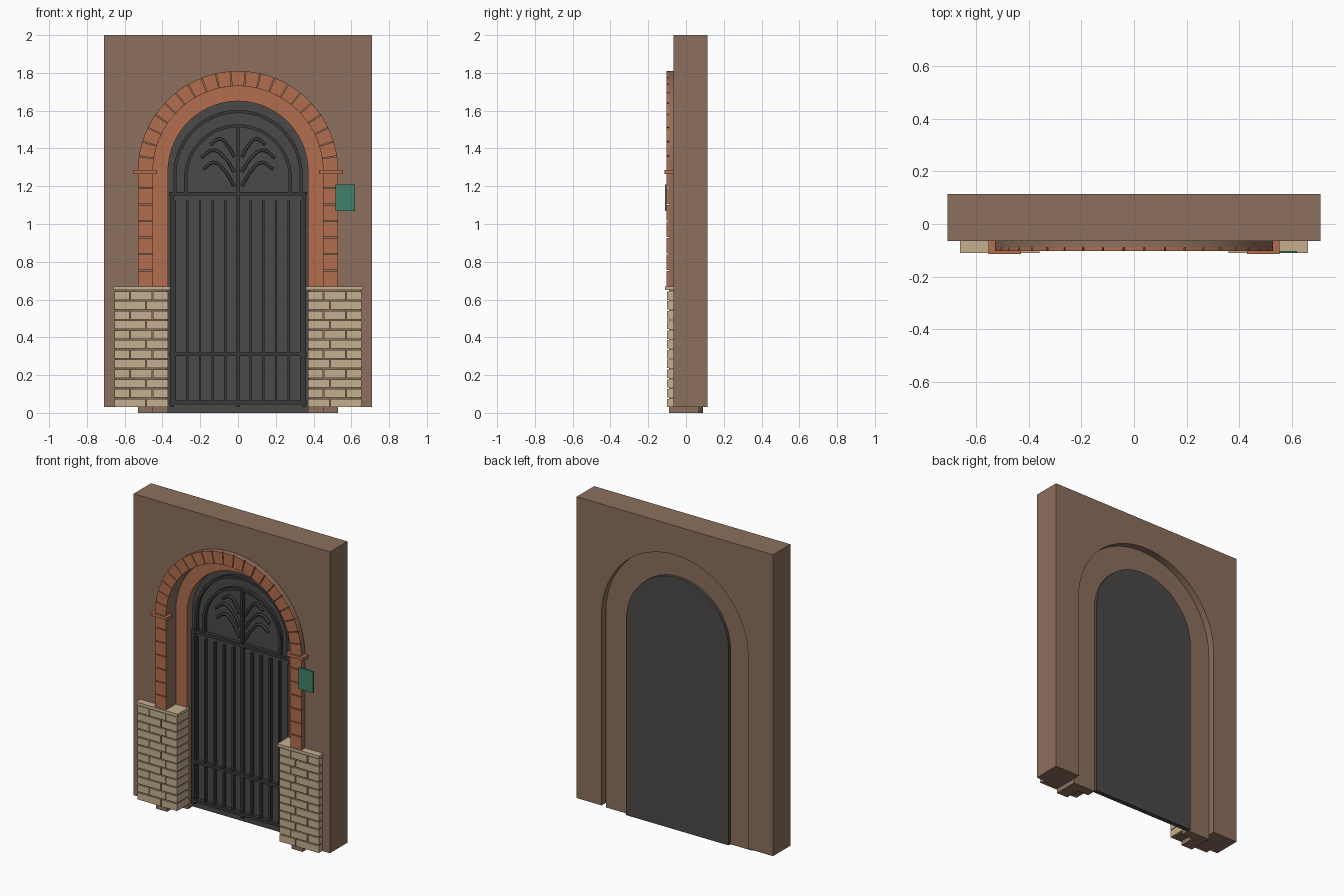
import bpy, bmesh, math
from mathutils import Vector

old = bpy.data.objects.get("Cube")
if old:
    bpy.data.objects.remove(old)

SPRING = 1.28                       # height where the arch begins
R_OUT, R_MID, R_IN = 0.53, 0.45, 0.37


def material(name, rgb):
    lin = [(c / 255 / 12.92) if c < 11 else ((c / 255 + 0.055) / 1.055) ** 2.4 for c in rgb]
    m = bpy.data.materials.new(name)
    m.use_nodes = True
    m.diffuse_color = (*lin, 1)
    m.node_tree.nodes["Principled BSDF"].inputs["Base Color"].default_value = (*lin, 1)
    return m


PLASTER = material("brown plaster", (140, 112, 93))
BRICK = material("red brick", (178, 110, 78))
STONE = material("pale stone", (198, 176, 144))
MORTAR = material("dark mortar", (125, 104, 80))
PANEL = material("dark panel", (76, 73, 72))
IRON = material("black iron", (58, 56, 56))
GREEN = material("green enamel", (64, 130, 104))


def extrude(name, outlines, y0, y1, mat):
    """Solid pieces from closed x-z outlines, running from y0 to y1."""
    bm = bmesh.new()
    for pts in outlines:
        face = bm.faces.new([bm.verts.new((x, y0, z)) for x, z in pts])
        new = bmesh.ops.extrude_face_region(bm, geom=[face])["geom"]
        bmesh.ops.translate(bm, vec=(0, y1 - y0, 0),
                            verts=[v for v in new if isinstance(v, bmesh.types.BMVert)])
    bmesh.ops.recalc_face_normals(bm, faces=bm.faces)
    mesh = bpy.data.meshes.new(name)
    bm.to_mesh(mesh)
    bm.free()
    mesh.materials.append(mat)
    ob = bpy.data.objects.new(name, mesh)
    bpy.context.scene.collection.objects.link(ob)
    return ob


def rect(x0, x1, z0, z1):
    return [(x0, z0), (x1, z0), (x1, z1), (x0, z1)]


def arc(r, a0=0.0, a1=math.pi, n=48, cz=SPRING):
    return [(r * math.cos(a0 + (a1 - a0) * i / n), cz + r * math.sin(a0 + (a1 - a0) * i / n))
            for i in range(n + 1)]


def arch(r, z0, cz=SPRING):
    return [(r, z0)] + arc(r, cz=cz) + [(-r, z0)]


def arch_band(ro, ri, z0, cz=SPRING):
    return arch(ro, z0, cz) + arch(ri, z0, cz)[::-1]


def smooth(ob):
    bpy.ops.object.select_all(action="DESELECT")
    ob.select_set(True)
    bpy.context.view_layer.objects.active = ob
    bpy.ops.object.shade_smooth_by_angle(angle=math.radians(30))


# Wall with the arched opening, and the stepped surround inside it
extrude("wall", [[(-0.71, 0.03), (-0.71, 2), (0.71, 2), (0.71, 0.03)] + arch(R_OUT, 0.03)],
        -0.065, 0.115, PLASTER)
extrude("outer_surround", [arch_band(R_OUT, R_MID, 0)], -0.09, 0.07, PLASTER)
extrude("inner_surround", [arch_band(R_MID, R_IN, 0)], 0.01, 0.07, PLASTER)
extrude("inner_brick_band", [arch_band(R_MID, R_IN, 0.66)], 0.0, 0.01, BRICK)

# Arch bricks
COUNT, GAP = 21, 0.005
step = math.pi / COUNT
voussoirs = []
for i in range(COUNT):
    a0, a1 = i * step + GAP, (i + 1) * step - GAP
    voussoirs.append(arc(R_OUT, a0, a1, 3) + arc(R_MID, a0, a1, 3)[::-1])
extrude("arch_bricks", voussoirs, -0.102, -0.09, BRICK)

# Jamb bricks, imposts and piers on both sides
ROWS, BASE, TOP = 12, 0.03, 0.65
row_h = (TOP - BASE) / ROWS
for side, label in ((1, "left"), (-1, "right")):
    def sr(x0, x1, z0, z1):
        return rect(side * x0, side * x1, z0, z1)

    h = (SPRING - 0.67) / 7
    extrude(label + "_jamb_bricks",
            [sr(R_MID, R_OUT, 0.67 + i * h, 0.67 + (i + 1) * h - GAP) for i in range(7)],
            -0.102, -0.09, BRICK)
    extrude(label + "_impost", [sr(0.43, 0.555, 1.265, 1.285)], -0.115, -0.06, BRICK)

    extrude(label + "_pier_core", [sr(R_MID, 0.65, BASE, TOP)], -0.09, -0.06, MORTAR)
    extrude(label + "_pier_return", [sr(0.375, 0.47, BASE, TOP)], -0.09, 0.009, MORTAR)
    blocks, ends, returns = [], [], []
    for r in range(ROWS):
        z0, z1 = BASE + r * row_h, BASE + (r + 1) * row_h - 0.007
        cuts = [0.37, 0.455, 0.575, 0.655] if r % 2 else [0.37, 0.49, 0.655]
        for n, (a, b) in enumerate(zip(cuts, cuts[1:])):
            blocks.append(sr(a, b - (0.006 if n < len(cuts) - 2 else 0), z0, z1))
        ends.append(sr(0.645, 0.655, z0, z1))
        returns.append(sr(R_IN, 0.38, z0, z1))
    extrude(label + "_pier_blocks", blocks, -0.1, -0.088, STONE)
    extrude(label + "_pier_end_blocks", ends, -0.088, -0.06, STONE)
    extrude(label + "_pier_return_blocks", returns, -0.088, 0.02, STONE)
    extrude(label + "_pier_cap", [sr(0.36, 0.662, TOP, 0.67)], -0.11, -0.06, STONE)
    extrude(label + "_pier_cap_return", [sr(0.36, 0.45, TOP, 0.67)], -0.06, 0.015, STONE)

# Door panel behind the gate
extrude("door_panel", [arch(R_IN, 0)], 0.06, 0.09, PANEL)

# Gate rails, stiles and pickets
extrude("gate_rails", [rect(-0.365, 0.365, z, z + 0.02) for z in (1.15, 0.3, 0.045)],
        0.035, 0.06, IRON)
extrude("gate_stiles", [rect(x - 0.01, x + 0.01, 0.03, 1.17) for x in (-0.35, 0, 0.35)],
        0.036, 0.06, IRON)
extrude("gate_pickets", [rect(s * k * 0.067 - 0.006, s * k * 0.067 + 0.006, 0.06, 1.125)
                         for s in (-1, 1) for k in range(1, 6)], 0.039, 0.06, IRON)

# Fanlight hoops and post
extrude("outer_hoop", [arch_band(0.342, 0.325, 1.17, 1.262)], 0.037, 0.06, IRON)
extrude("inner_hoop", [arch_band(0.285, 0.268, 1.17, 1.243)], 0.037, 0.06, IRON)
extrude("fanlight_post", [rect(-0.009, 0.009, 1.16, 1.52)], 0.036, 0.06, IRON)


# Curling fronds of the fanlight
def frond(name, pts):
    cu = bpy.data.curves.new(name, "CURVE")
    cu.dimensions = "3D"
    cu.bevel_depth = 0.009
    cu.bevel_resolution = 1
    cu.use_fill_caps = True
    cu.resolution_u = 6
    for side in (-1, 1):
        sp = cu.splines.new("BEZIER")
        sp.bezier_points.add(len(pts) - 1)
        for bp, (x, z) in zip(sp.bezier_points, pts):
            bp.co = Vector((side * x, 0.05, z))
            bp.handle_left_type = bp.handle_right_type = "AUTO"
    cu.materials.append(IRON)
    ob = bpy.data.objects.new(name, cu)
    bpy.context.scene.collection.objects.link(ob)


frond("lower_fronds", [(0.02, 1.2), (0.07, 1.28), (0.125, 1.325), (0.185, 1.29)])
frond("middle_fronds", [(0.02, 1.275), (0.07, 1.35), (0.13, 1.39), (0.195, 1.35)])
frond("upper_fronds", [(0.02, 1.355), (0.055, 1.415), (0.095, 1.45), (0.145, 1.42)])

# Enamel plaque beside the arch
extrude("plaque", [rect(0.515, 0.62, 1.07, 1.21)], -0.111, -0.102, GREEN)

for name in ("wall", "outer_surround", "inner_surround", "inner_brick_band",
             "door_panel", "outer_hoop", "inner_hoop"):
    smooth(bpy.data.objects[name])
